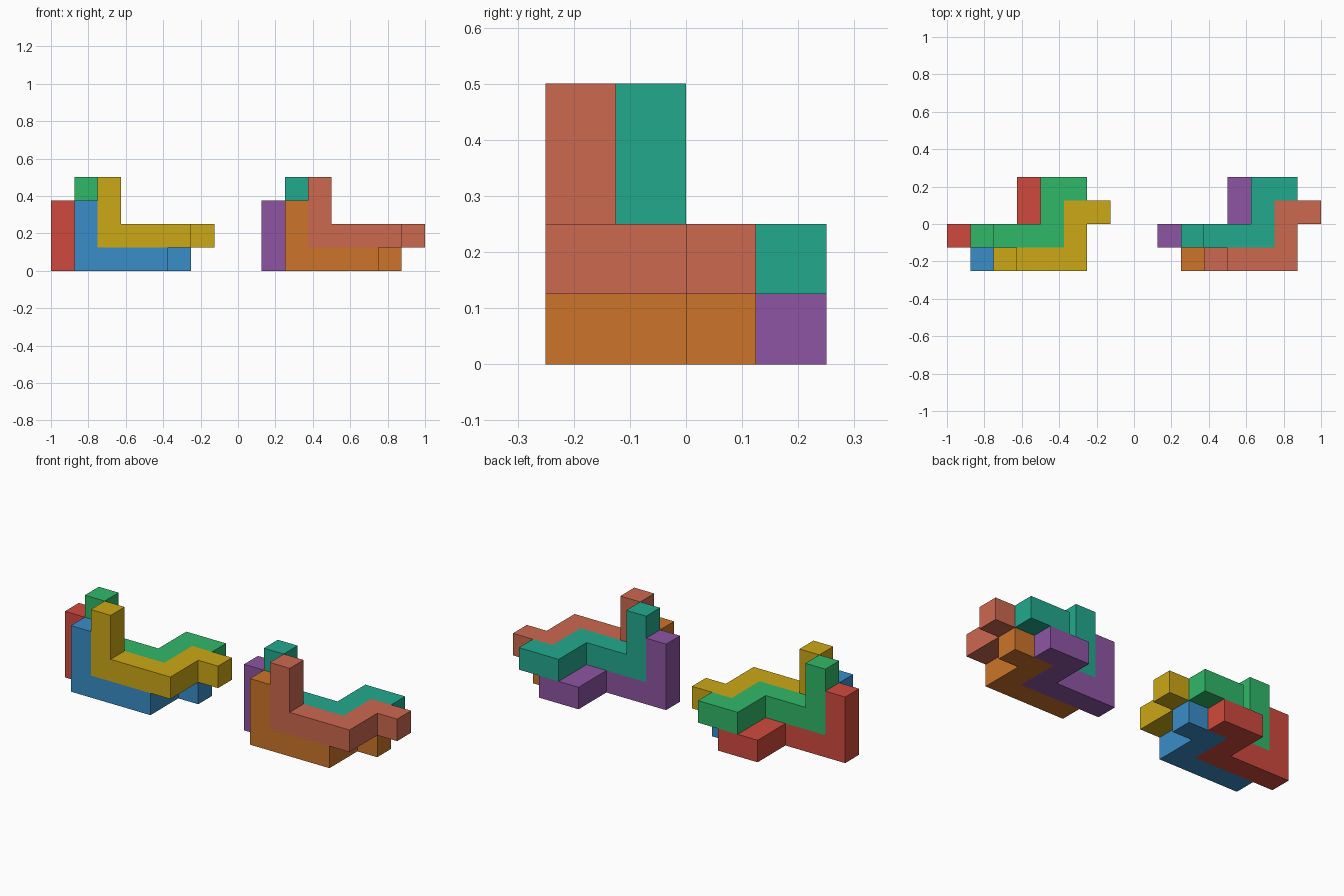
import bpy, bmesh
from mathutils import Vector

if "Cube" in bpy.data.objects:
    bpy.data.objects.remove(bpy.data.objects["Cube"])

U = 0.125  # edge of one cube unit

# One bent bar: upright post, long run, sideways jog, end tip
CELLS = {(0, 0, 2), (0, 0, 1), (0, 0, 0), (1, 0, 0), (2, 0, 0), (3, 0, 0),
         (3, 1, 0), (3, 2, 0), (4, 2, 0)}


def linear(c):
    return c / 12.92 if c <= 0.04045 else ((c + 0.055) / 1.055) ** 2.4


def bar_mesh(name):
    """Closed skin around the cells, with flat regions merged."""
    bm = bmesh.new()
    for cell in CELLS:
        centre = Vector(cell) + Vector((0.5, 0.5, 0.5))
        for axis in range(3):
            for sign in (-1, 1):
                n = Vector((0, 0, 0))
                n[axis] = sign
                if tuple(int(a + b) for a, b in zip(cell, n)) in CELLS:
                    continue
                t = Vector((0, 0, 0))
                t[(axis + 1) % 3] = 1
                b = n.cross(t)
                corners = [(1, 1), (-1, 1), (-1, -1), (1, -1)]
                bm.faces.new([bm.verts.new((centre + (n + t * p + b * q) * 0.5) * U)
                              for p, q in corners])
    bmesh.ops.remove_doubles(bm, verts=bm.verts, dist=1e-4)
    bmesh.ops.dissolve_limit(bm, angle_limit=0.01, verts=bm.verts, edges=bm.edges)
    bmesh.ops.recalc_face_normals(bm, faces=bm.faces)
    mesh = bpy.data.meshes.new(name)
    bm.to_mesh(mesh)
    bm.free()
    return mesh


def add_bar(name, origin, offset, hex_colour):
    mesh = bar_mesh(name)
    rgb = [linear(int(hex_colour[i:i + 2], 16) / 255) for i in (0, 2, 4)]
    mat = bpy.data.materials.new(name + "_paint")
    mat.diffuse_color = (*rgb, 1)
    mat.use_nodes = True
    mat.node_tree.nodes["Principled BSDF"].inputs["Base Color"].default_value = mat.diffuse_color
    mesh.materials.append(mat)
    obj = bpy.data.objects.new(name, mesh)
    obj.location = Vector(origin) + Vector(offset) * U
    bpy.context.collection.objects.link(obj)


# Offsets of the four interlocking bars in a cluster, in cube units
SLOTS = {"back_lower_bar": (0, 1, 0), "front_lower_bar": (1, 0, 0),
         "back_upper_bar": (1, 1, 1), "front_upper_bar": (2, 0, 1)}

# Two identical clusters in different colours
CLUSTERS = {"left": (-1.0, ("D04A3D", "3A8DC8", "30B868", "CCA816")),
            "right": (0.125, ("8E55A3", "CC742A", "22A98D", "CC684F"))}

for side, (x, colours) in CLUSTERS.items():
    for (slot, offset), colour in zip(SLOTS.items(), colours):
        add_bar(f"{side}_{slot}", (x, -0.25, 0), offset, colour)
